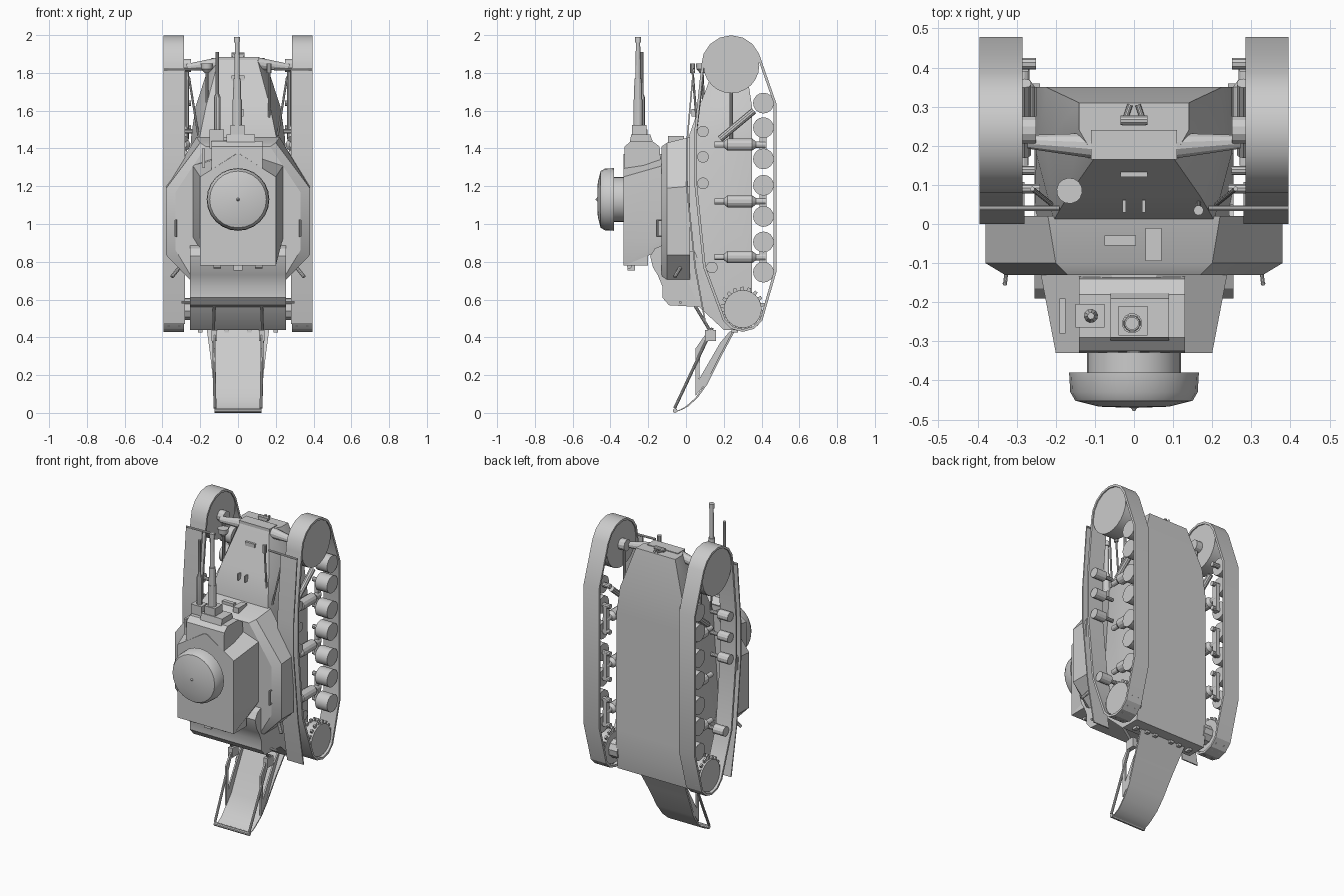
import bpy, bmesh, math
from mathutils import Vector
from mathutils.geometry import convex_hull_2d

if "Cube" in bpy.data.objects:
    bpy.data.objects.remove(bpy.data.objects["Cube"])


def finish(name, bm):
    bmesh.ops.recalc_face_normals(bm, faces=bm.faces)
    me = bpy.data.meshes.new(name)
    bm.to_mesh(me)
    bm.free()
    ob = bpy.data.objects.new(name, me)
    bpy.context.collection.objects.link(ob)
    return ob


def loft(name, rings, closed=False):
    """Skin equal-length rings; cap the ends or close into a loop."""
    bm = bmesh.new()
    vs = [[bm.verts.new(p) for p in r] for r in rings]
    n = len(vs[0])
    for a, b in zip(vs, vs[1:] + ([vs[0]] if closed else [])):
        for i in range(n):
            bm.faces.new((a[i], a[(i + 1) % n], b[(i + 1) % n], b[i]))
    if not closed:
        bm.faces.new(vs[0])
        bm.faces.new(vs[-1])
    return finish(name, bm)


def prism(name, pts, x0, x1):
    """Extrude a (y, z) profile along x."""
    return loft(name, [[(x, y, z) for y, z in pts] for x in (x0, x1)])


def box(name, lo, hi):
    (a, b, c), (d, e, f) = lo, hi
    return prism(name, [(b, c), (e, c), (e, f), (b, f)], a, d)


def turned(name, p, d, profile, n=16):
    """Turn (distance, radius) pairs around an axis from p along d."""
    d = Vector(d).normalized()
    u = d.orthogonal().normalized()
    w = d.cross(u)
    t = [2 * math.pi * i / n for i in range(n)]
    return loft(name, [[Vector(p) + d * h + (u * math.cos(a) + w * math.sin(a)) * r for a in t]
                       for h, r in profile])


def rod(name, a, b, r, r2=None, n=10):
    d = Vector(b) - Vector(a)
    return turned(name, a, d, [(0, r), (d.length, r if r2 is None else r2)], n)


def sheet(name, path, t):
    """Bent plate from (y, z, xmin, xmax) stations, thickness t in +y."""
    return loft(name, [[(a, y, z), (b, y, z), (b, y + t, z), (a, y + t, z)] for y, z, a, b in path])


def sym(half, y):
    """Mirror (x, z) points into a ring at height y."""
    return [(x, y, z) for x, z in half] + [(-x, y, z) for x, z in reversed(half)]


# Hull body, tapering to the nose
sections = [(.44, .255, .255, .2, .33), (.56, .255, .255, .07, .35), (.7, .255, .255, .01, .35),
            (1.45, .25, .205, .01, .35), (1.62, .225, .17, .07, .35), (1.88, .14, .10, .17, .31)]
loft("hull", [[(-wb, yb, z), (wb, yb, z), (wb, (yb + yt) / 2, z), (wt, yt, z),
               (-wt, yt, z), (-wb, (yb + yt) / 2, z)] for z, wb, wt, yt, yb in sections])

# Superstructure and engine cover
loft("superstructure", [sym([(.22, 1.46), (.38, 1.2), (.38, .835), (.25, .70)], .02),
                        sym([(.20, 1.43), (.38, 1.19), (.38, .835), (.25, .70)], -.10),
                        sym([(.17, 1.41), (.33, 1.17), (.33, .86), (.24, .71)], -.13)])
prism("engine_cover", [(-.12, .89), (-.165, .87), (-.19, .83), (-.175, .77), (-.15, .73), (-.125, .67),
                       (-.125, .61), (-.09, .57), (.08, .56), (.1, .7), (.05, .85)], -.255, .255)

# Turret, bustle and gun housing
loft("turret", [sym([(.06, 1.37), (.24, 1.31), (.24, .93), (.2, .865)], -.12),
                sym([(.01, 1.37), (.2, 1.25), (.2, .93), (.2, .78)], -.33)])
box("turret_bustle", (-.2, -.33, .78), (.2, -.2, 1.0))
prism("gun_housing", [(-.33, 1.28), (-.325, 1.41), (-.29, 1.44), (-.18, 1.44), (-.14, 1.41), (-.13, 1.28)], -.14, .13)
prism("gun_mantlet", [(-.3, 1.42), (-.29, 1.475), (-.19, 1.475), (-.17, 1.42)], -.06, .09)
box("sight_flap", (-.19, -.28, 1.3), (-.175, -.19, 1.4))
box("gun_cradle", (-.04, -.285, 1.47), (.035, -.21, 1.525))
turned("main_gun", (-.005, -.254, 1.5), (0, 0, 1), [(0, .026), (.16, .026), (.16, .022), (.27, .020),
       (.27, .014), (.46, .012), (.46, .017), (.49, .017)], 12)
box("machine_gun_mount", (-.15, -.265, 1.4), (-.075, -.205, 1.5))
turned("machine_gun", (-.11, -.235, 1.48), (0, 0, 1), [(0, .018), (.19, .018), (.21, .01), (.43, .009)], 10)
for x in (-.11, .11):
    rod("bustle_hinge", (x - .02, -.3, .775), (x + .02, -.3, .775), .012)
box("bustle_latch", (-.025, -.31, .755), (.025, -.27, .79))

# Domed cupola on the turret roof
turned("cupola_ring", (0, -.32, 1.13), (0, -1, 0), [(0, .12), (.07, .12)], 24)
turned("cupola_dome", (0, -.38, 1.13), (0, -1, 0), [(0, .166), (.05, .163), (.072, .15), (.087, .09),
       (.09, .008), (.098, .003)], 24)

# Nose fittings
box("nose_plate", (-.11, .165, 1.83), (.11, .24, 1.885))
box("driver_visor", (-.035, .12, 1.76), (.035, .165, 1.785))
box("roof_vision_slot", (-.075, -.055, 1.42), (.005, -.03, 1.46))
box("roof_hatch_strip", (.03, -.095, 1.41), (.07, -.01, 1.465))
box("tow_bracket", (-.03, .25, 1.86), (.03, .27, 1.9))
rod("tow_pin", (-.035, .265, 1.895), (.035, .265, 1.895), .012)
for x in (-.025, .025):
    rod("tow_hook_side", (x, .26, 1.89), (x * .4, .305, 1.89), .007)
    box("glacis_handle", (x - .004, .03, 1.57), (x + .004, .062, 1.61))

# Lamps
turned("headlamp", (-.165, .085, 1.80), (0, 0, 1), [(0, .012), (.02, .03), (.05, .033)], 14)
rod("headlamp_stem", (-.165, .1, 1.5), (-.165, .085, 1.81), .008)
turned("marker_lamp", (.165, .035, 1.80), (0, 0, 1), [(0, .013), (.05, .013)], 10)
rod("marker_lamp_stem", (.165, .06, 1.5), (.165, .035, 1.81), .006)

# Track outline: hull around idler, road wheels, rollers and sprocket
idler, sprocket = (.24, 1.84), (.3, .55)
wheels = [(.41, z) for z in (1.64, 1.51, 1.345, 1.205, 1.04, .905, .745)]
rollers = [(.09, z) for z in (1.49, 1.355, 1.215)] + [(.137, .77)]


def circle(c, r, n=14):
    return [(c[0] + r * math.cos(2 * math.pi * i / n), c[1] + r * math.sin(2 * math.pi * i / n))
            for i in range(n)]


def outline(extra):
    pts = circle(idler, .145 + extra, 16) + circle(sprocket, .107 + extra, 12)
    for c in (wheels[0], wheels[-1]):
        pts += circle(c, .054 + extra, 8)
    for c in rollers:
        pts += circle(c, .032 + extra, 8)
    return [Vector(pts[i]) for i in convex_hull_2d([Vector(p) for p in pts])]


for s, side in ((1, "right"), (-1, "left")):
    def P(x, y, z):
        return (s * x, y, z)

    # Track belt with thickness grown inward from its outline
    out = outline(.014)
    n = len(out)
    mid = [(out[(i + 1) % n] - out[i - 1]).normalized() for i in range(n)]
    inn = [p - Vector((t.y, -t.x)) * .014 for p, t in zip(out, mid)]
    if sum(p.cross(out[(i + 1) % n]) for i, p in enumerate(out)) < 0:
        inn = [p + Vector((t.y, -t.x)) * .014 for p, t in zip(out, mid)]
    loft(side + "_track", [[P(.285, *a), P(.395, *a), P(.395, *b), P(.285, *b)]
                           for a, b in zip(out, inn)], closed=True)

    # Wheels
    rod(side + "_idler", P(.292, *idler), P(.388, *idler), .148, n=24)
    for c in wheels:
        rod(side + "_road_wheel", P(.3, *c), P(.385, *c), .055, n=16)
        rod(side + "_wheel_axle", P(.25, *c), P(.31, *c), .015)
    for c in rollers:
        rod(side + "_return_roller", P(.305, *c), P(.38, *c), .031, n=12)
        rod(side + "_roller_axle", P(.24, *c), P(.31, *c), .012)
    teeth = []
    for i in range(18):
        for k, r in ((0, .100), (.3, .100), (.4, .118), (.8, .118), (.9, .1)):
            a = 2 * math.pi * (i + k) / 18
            teeth.append((sprocket[0] + r * math.cos(a), sprocket[1] + r * math.sin(a)))
    for x in (.305, .36):
        prism(side + "_sprocket_teeth", teeth, s * x, s * (x + .012))
    rod(side + "_sprocket_drum", P(.30, *sprocket), P(.382, *sprocket), .1, n=24)
    rod(side + "_final_drive", P(.24, *sprocket), P(.31, *sprocket), .06)

    # Idler axle cone and tensioner
    rod(side + "_idler_arm", P(.10, .2, 1.85), P(.27, .21, 1.83), .034, .018, 12)
    rod(side + "_idler_hub", P(.25, *idler), P(.3, *idler), .036, n=12)
    rod(side + "_tension_rod", P(.27, .24, 1.84), P(.27, .24, 1.45), .01)

    # Suspension spring units
    for z in (1.42, 1.12, .825):
        turned(side + "_spring_unit", P(.285, .15, z), (0, 1, 0), [(0, .016), (.05, .016), (.07, .033),
               (.2, .033), (.22, .018), (.27, .018)], 12)
        box(side + "_bogie_arm", P(.27, .39, z - .09), P(.295, .425, z + .09))
    rod(side + "_front_damper", P(.28, .18, 1.45), P(.28, .36, 1.6), .018)

    # Fender with front rail and braces
    lo, hi = sorted((s * .28, s * .395))
    sheet(side + "_fender", [(y, z, lo, hi) for y, z in ((.035, 1.815), (.0, 1.42), (.0, 1.2), (.045, .77),
                                                        (.1, .47))], .008)
    rod(side + "_fender_rail", P(.19, .04, 1.82), P(.395, .04, 1.815), .007)
    rod(side + "_fender_brace", P(.26, .09, 1.78), P(.21, .05, 1.47), .006)
    rod(side + "_rear_bar", P(.235, -.03, .585), P(.3, -.03, .585), .007)

    # Superstructure grab handle and rear hook
    for z in (.935, 1.02):
        rod(side + "_handle_post", P(.325, -.11, z), P(.33, -.155, z), .005)
    rod(side + "_handle_bar", P(.33, -.152, .935), P(.33, -.152, 1.02), .006)
    rod(side + "_side_hook", P(.31, -.03, .77), P(.35, -.06, .72), .01)
    for x in (.06, .12, .2):
        box(side + "_rear_hinge", P(x - .012, .24, .425), P(x + .012, .275, .45))

    # Tail skid frame
    rod(side + "_skid_strut", P(.125, .04, .58), P(.13, .13, .43), .008)
    rod(side + "_skid_stay", P(.13, .14, .45), P(.122, -.06, .025), .008)
    prism(side + "_skid_rail", [(.05, .14), (.05, .34), (.12, .44), (.14, .44), (.075, .33), (.07, .18),
                                (.18, .37), (.23, .43), (.25, .43), (.16, .27), (.1, .15), (.05, .09)],
          s * .118, s * .128)
    box(side + "_skid_bracket", P(.11, .1, .38), P(.14, .16, .44))

# Tail skid plate
sheet("tail_skid", [(y, z, -w, w) for y, z, w in ((.25, .44, .165), (.17, .29, .145), (.1, .15, .13),
                    (.05, .08, .125), (0, .035, .12), (-.03, .018, .12), (-.065, .004, .118))], .012)
rod("skid_cross_bar", (-.125, -.058, .012), (.125, -.058, .012), .012)

# Smooth round parts, keep hard edges
for ob in bpy.context.scene.objects:
    ob.select_set(True)
    bpy.context.view_layer.objects.active = ob
bpy.ops.object.shade_smooth_by_angle(angle=math.radians(28))
